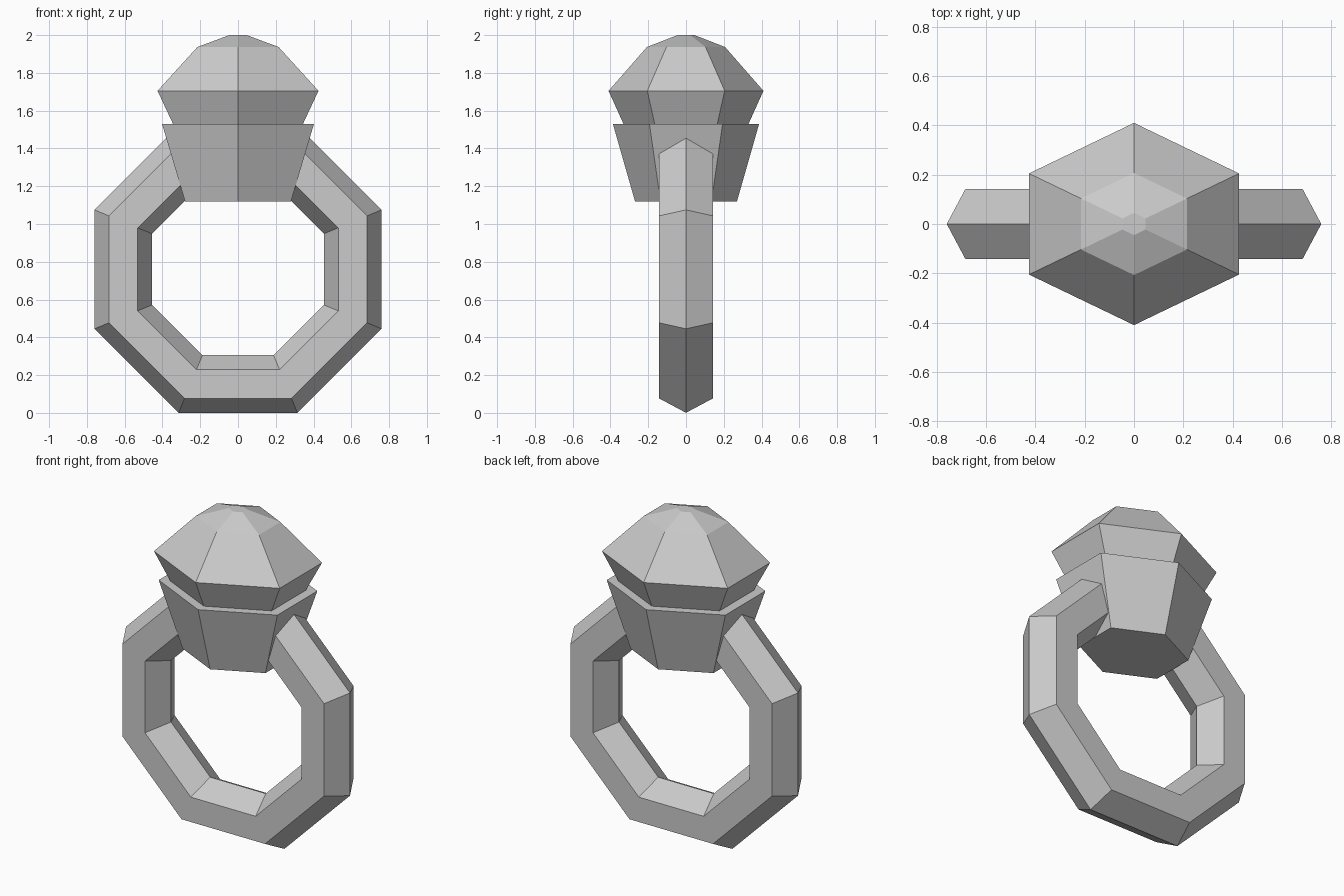
import bpy, bmesh
from math import radians, cos, sin, pi

cube = bpy.data.objects.get("Cube")
if cube:
    bpy.data.objects.remove(cube, do_unlink=True)

# One plain grey for the whole piece
grey = bpy.data.materials.new("plain_grey")
grey.use_nodes = True
colour = (0.6, 0.6, 0.6, 1)
grey.diffuse_color = colour
grey.node_tree.nodes["Principled BSDF"].inputs["Base Color"].default_value = colour

WIDEN = 1.2  # the hexagons are stretched sideways


def hex_stack(name, profile):
    """Closed hexagonal solid through (radius, height) levels, bottom to top."""
    bm = bmesh.new()
    rings = [[bm.verts.new((WIDEN * r * cos(pi / 6 + i * pi / 3),
                            r * sin(pi / 6 + i * pi / 3), z)) for i in range(6)]
             for r, z in profile]
    for low, high in zip(rings, rings[1:]):
        for i in range(6):
            j = (i + 1) % 6
            bm.faces.new((low[i], low[j], high[j], high[i]))
    bm.faces.new(rings[0][::-1])
    bm.faces.new(rings[-1])
    mesh = bpy.data.meshes.new(name)
    bm.to_mesh(mesh)
    bm.free()
    mesh.materials.append(grey)
    obj = bpy.data.objects.new(name, mesh)
    bpy.context.collection.objects.link(obj)
    return obj


# Band: eight-sided ring with a hexagonal section, flat sides down
bpy.ops.mesh.primitive_torus_add(major_segments=8, minor_segments=6,
                                 major_radius=0.657, minor_radius=0.165)
band = bpy.context.object
band.name = "band"
band.rotation_euler = (radians(90), radians(22.5), 0)
band.location = (0, 0, 0.76)
band.data.materials.append(grey)
band.data.shade_flat()

# Setting: flared cup holding the stone
hex_stack("setting", [(0.27, 1.12), (0.387, 1.53)])

# Stone: pavilion sunk in the setting, then the faceted crown
hex_stack("stone", [(0.25, 1.35), (0.41, 1.705), (0.207, 1.937), (0.045, 2.0)])
